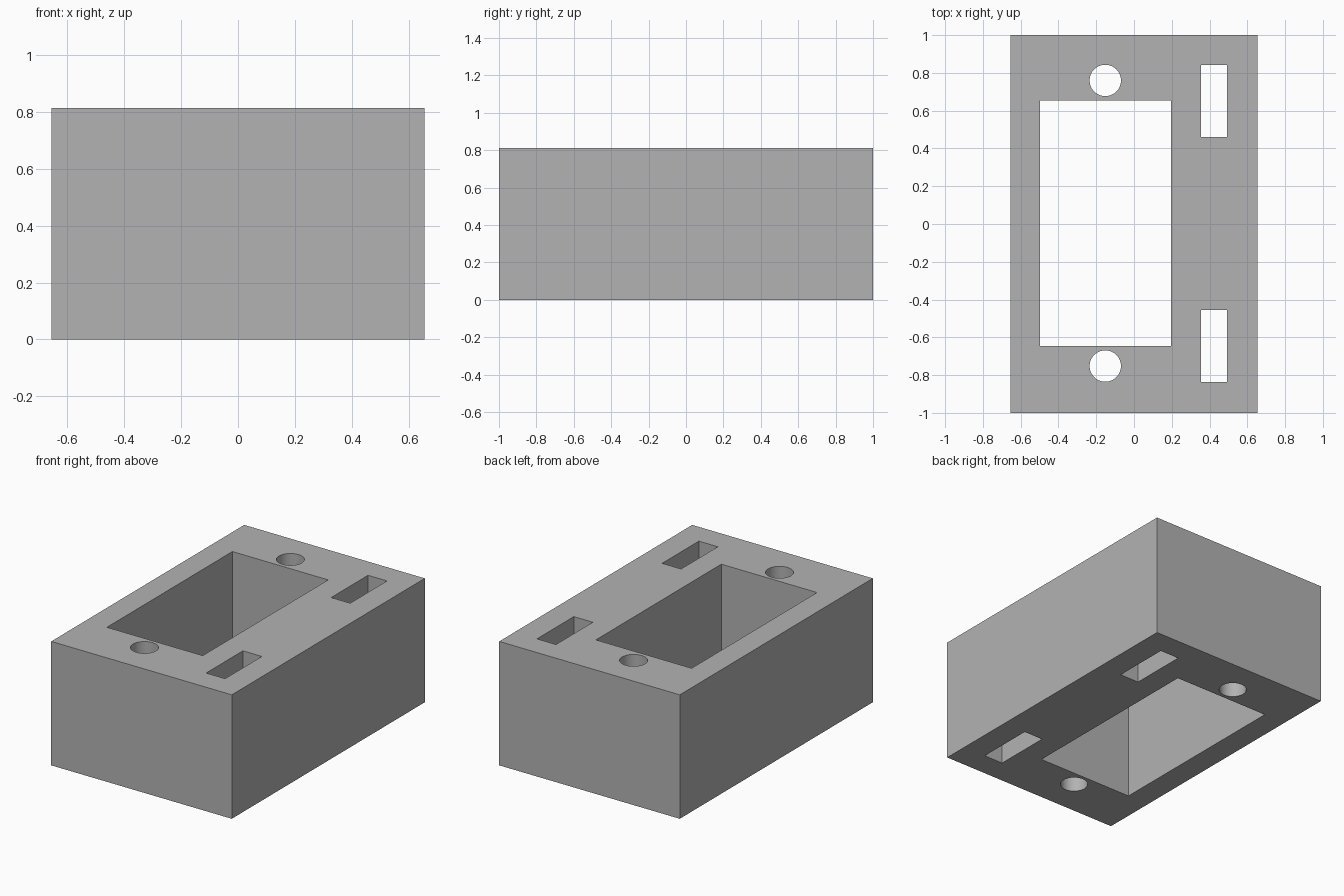
import bpy
import bmesh
from mathutils import Matrix, Vector

if "Cube" in bpy.data.objects:
    bpy.data.objects.remove(bpy.data.objects["Cube"], do_unlink=True)

HEIGHT = 0.813
HALF_WIDTH = 0.655

# Single grey material
grey = bpy.data.materials.new("plain grey")
grey.use_nodes = True
colour = (0.45, 0.45, 0.45, 1)
grey.diffuse_color = colour
grey.node_tree.nodes["Principled BSDF"].inputs["Base Color"].default_value = colour


def add_box(bm, x0, x1, y0, y1, z0, z1):
    centre = Vector((x0 + x1, y0 + y1, z0 + z1)) / 2
    size = Matrix.Diagonal((x1 - x0, y1 - y0, z1 - z0, 1))
    bmesh.ops.create_cube(bm, size=1, matrix=Matrix.Translation(centre) @ size)


def add_cylinder(bm, x, y, radius):
    bmesh.ops.create_cone(bm, cap_ends=True, segments=64, radius1=radius,
                          radius2=radius, depth=HEIGHT * 2,
                          matrix=Matrix.Translation((x, y, HEIGHT / 2)))


def make_object(name, bm):
    mesh = bpy.data.meshes.new(name)
    bm.to_mesh(mesh)
    bm.free()
    mesh.materials.append(grey)
    obj = bpy.data.objects.new(name, mesh)
    bpy.context.collection.objects.link(obj)
    return obj


# Solid block
bm = bmesh.new()
add_box(bm, -HALF_WIDTH, HALF_WIDTH, -1, 1, 0, HEIGHT)
block = make_object("mounting_block", bm)

# Through cuts: large window, two slots, two screw holes
bm = bmesh.new()
for x0, x1, y0, y1 in ((-0.498, 0.197, -0.647, 0.653),
                       (0.354, 0.492, 0.46, 0.842),
                       (0.354, 0.492, -0.836, -0.455)):
    add_box(bm, x0, x1, y0, y1, -0.2, HEIGHT + 0.2)
for y in (0.76, -0.752):
    add_cylinder(bm, -0.152, y, 0.083)
cutter = make_object("opening_cutter", bm)
cutter.hide_render = True

cut = block.modifiers.new("openings", "BOOLEAN")
cut.operation = "DIFFERENCE"
cut.solver = "EXACT"
cut.object = cutter

# Apply the cut, drop the cutter, smooth the round bores
bpy.ops.object.select_all(action="DESELECT")
block.select_set(True)
bpy.context.view_layer.objects.active = block
bpy.ops.object.modifier_apply(modifier=cut.name)
bpy.data.objects.remove(cutter, do_unlink=True)
bpy.ops.object.shade_smooth_by_angle()
